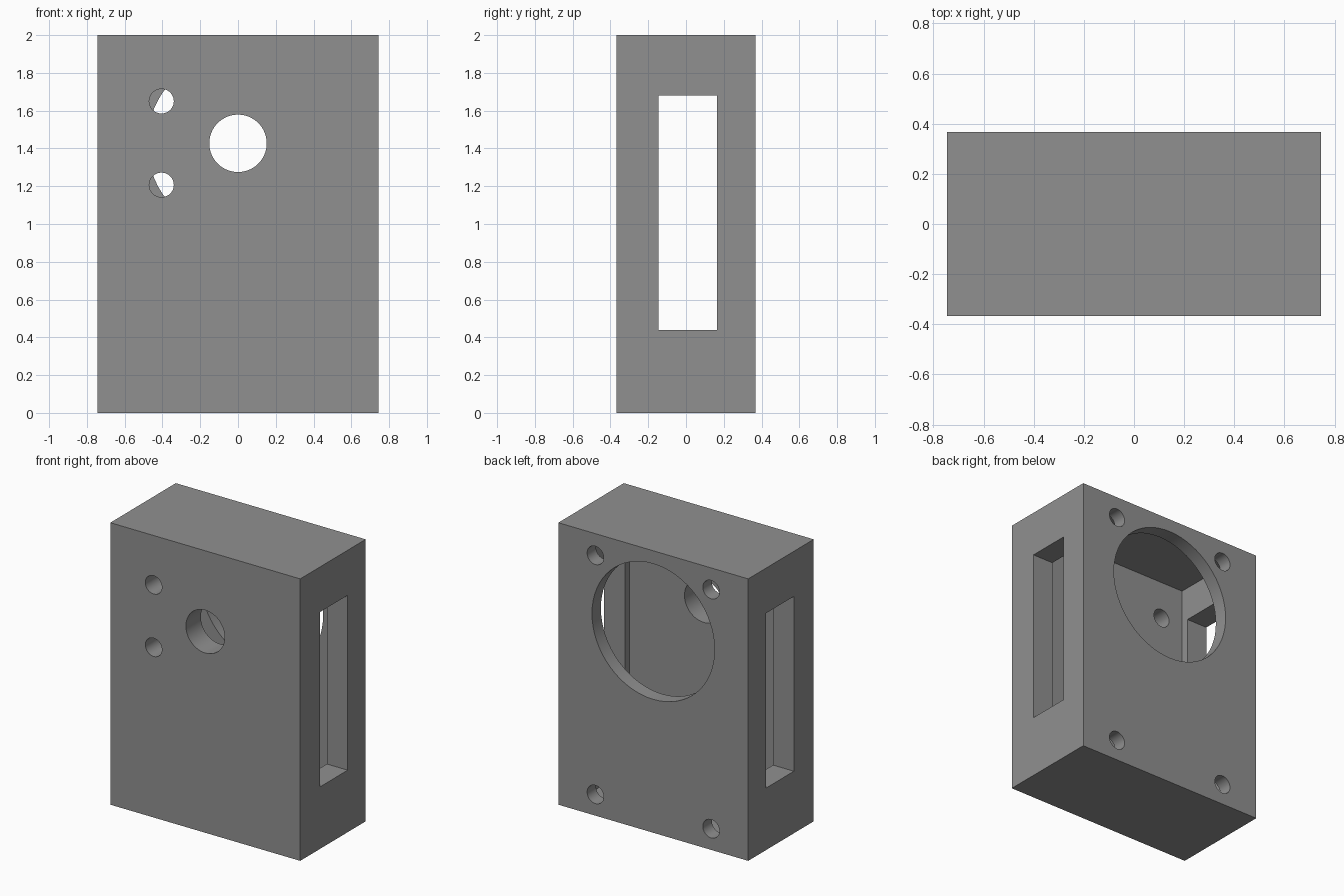
import bpy
from math import radians

cube = bpy.data.objects.get("Cube")
if cube:
    bpy.data.objects.remove(cube, do_unlink=True)

WIDTH, DEPTH, HEIGHT = 1.49, 0.734, 2.0
FRONT, BACK = -DEPTH / 2, DEPTH / 2

grey = bpy.data.materials.new("mid grey")
grey.use_nodes = True
colour = (0.28, 0.28, 0.28, 1)
grey.diffuse_color = colour
grey.node_tree.nodes["Principled BSDF"].inputs["Base Color"].default_value = colour


def box(name, low, high):
    centre = [(a + b) / 2 for a, b in zip(low, high)]
    bpy.ops.mesh.primitive_cube_add(size=1, location=centre)
    ob = bpy.context.object
    ob.name = name
    ob.scale = [b - a for a, b in zip(low, high)]
    bpy.ops.object.transform_apply(location=True, rotation=False, scale=True)
    ob.data.materials.append(grey)
    return ob


def bore(name, x, z, radius, y0, y1):
    """Round cutter running along y."""
    bpy.ops.mesh.primitive_cylinder_add(
        vertices=64, radius=radius, depth=y1 - y0,
        location=(x, (y0 + y1) / 2, z), rotation=(radians(90), 0, 0))
    ob = bpy.context.object
    ob.name = name
    ob.data.materials.append(grey)
    return ob


# Outer block
case = box("hollow_case", (-WIDTH / 2, FRONT, 0), (WIDTH / 2, BACK, HEIGHT))

# Inner chamber and the slot through both side walls
cutters = [
    box("chamber_cutter", (-0.582, -0.20, 0.08), (0.582, 0.267, 1.92)),
    box("side_slot_cutter", (-1, -0.145, 0.44), (1, 0.165, 1.68)),
]

# Front wall: central bore and two small holes
cutters.append(bore("front_bore_cutter", 0, 1.427, 0.152, -0.5, -0.1))
for z in (1.65, 1.207):
    cutters.append(bore("front_hole_cutter", -0.405, z, 0.065, -0.5, -0.1))

# Back wall: large opening and four corner screw holes
cutters.append(bore("back_opening_cutter", 0, 1.427, 0.481, 0.2, 0.5))
for x in (-0.454, 0.454):
    for z in (0.15, 1.846):
        cutters.append(bore("screw_hole_cutter", x, z, 0.065, 0.2, 0.5))

# Cut everything out of the block
for cutter in cutters:
    cutter.hide_render = True
    bpy.ops.object.select_all(action="DESELECT")
    case.select_set(True)
    bpy.context.view_layer.objects.active = case
    mod = case.modifiers.new(cutter.name, "BOOLEAN")
    mod.operation = "DIFFERENCE"
    mod.solver = "EXACT"
    mod.object = cutter
    bpy.ops.object.modifier_apply(modifier=mod.name)
    bpy.data.objects.remove(cutter, do_unlink=True)

# Smooth bore walls, crisp edges
bpy.ops.object.shade_smooth_by_angle(angle=radians(30))
